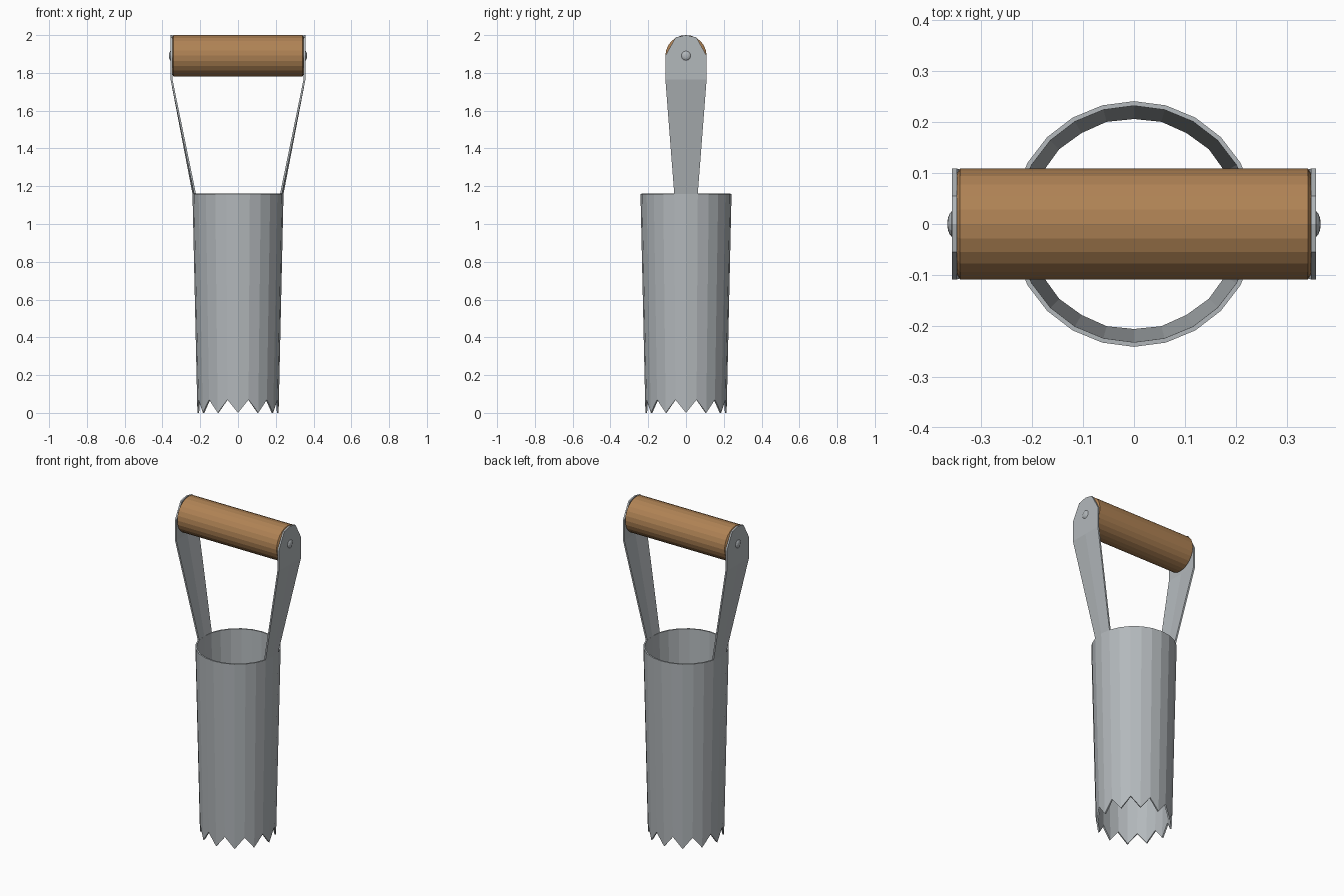
import bpy, bmesh, math
from mathutils import Matrix, Vector

if "Cube" in bpy.data.objects:
    bpy.data.objects.remove(bpy.data.objects["Cube"])


def material(name, rgb):
    m = bpy.data.materials.new(name)
    m.diffuse_color = (*rgb, 1)
    m.use_nodes = True
    m.node_tree.nodes["Principled BSDF"].inputs["Base Color"].default_value = m.diffuse_color
    return m


STEEL = material("steel", (0.45, 0.48, 0.50))
WOOD = material("wood", (0.43, 0.225, 0.09))


def finish(name, bm, mat):
    bmesh.ops.recalc_face_normals(bm, faces=bm.faces)
    me = bpy.data.meshes.new(name)
    bm.to_mesh(me)
    bm.free()
    me.materials.append(mat)
    ob = bpy.data.objects.new(name, me)
    bpy.context.collection.objects.link(ob)
    return ob


def thicken(ob, amount):
    s = ob.modifiers.new("thickness", 'SOLIDIFY')
    s.thickness = amount
    s.offset = -1


def revolve_x(name, profile, mat, n):
    """Closed solid of revolution about x through the grip axis; profile = (x, radius)."""
    bm = bmesh.new()
    rings = [[bm.verts.new((x, r * math.cos(math.tau * i / n),
                            GRIP_Z + r * math.sin(math.tau * i / n)))
              for i in range(n)] for x, r in profile]
    for a, b in zip(rings, rings[1:]):
        for i in range(n):
            j = (i + 1) % n
            bm.faces.new((a[i], a[j], b[j], b[i]))
    bm.faces.new(rings[0])
    bm.faces.new(rings[-1])
    return finish(name, bm, mat)


SIDES, TOP_Z, TOP_R, TIP_R, TOOTH = 24, 1.16, 0.241, 0.215, 0.07
GRIP_Z, GRIP_R = 1.891, 0.109


def ring_point(i, z):
    r = TIP_R + (TOP_R - TIP_R) * z / TOP_Z
    a = math.tau * i / SIDES
    return (r * math.cos(a), r * math.sin(a), z)


# Tapered tube with a saw-toothed lower rim
bm = bmesh.new()
low = [bm.verts.new(ring_point(i, TOOTH * (i % 2))) for i in range(SIDES)]
top = [bm.verts.new(ring_point(i, TOP_Z)) for i in range(SIDES)]
for i in range(SIDES):
    j = (i + 1) % SIDES
    bm.faces.new((low[i], low[j], top[j], top[i]))
thicken(finish("toothed_tube", bm, STEEL), 0.009)

# Wooden grip with bevelled ends
revolve_x("grip", [(-0.347, 0.1), (-0.341, GRIP_R), (0.341, GRIP_R), (0.347, 0.1)],
          WOOD, 24)

for side, label in ((1, "right"), (-1, "left")):
    # Strap rising from the tube rim, bent upright beside the grip
    bm = bmesh.new()
    rows = [[Vector(ring_point(i, TOP_Z)) for i in (-1, 0, 1)]]
    for x, z, half, crown in ((0.357, 1.765, GRIP_R, 0), (0.357, GRIP_Z, GRIP_R, 0),
                              (0.357, 1.988, 0.055, 0.012)):
        rows.append([Vector((x, -half, z)), Vector((x, 0, z + crown)),
                     Vector((x, half, z))])
    grid = [[bm.verts.new((p.x * side, p.y, p.z)) for p in row] for row in rows]
    for a, b in zip(grid, grid[1:]):
        for k in range(2):
            bm.faces.new((a[k], a[k + 1], b[k + 1], b[k]))
    strap = finish(label + "_strap", bm, STEEL)
    # Thickness always grows inwards
    if strap.data.polygons[2].normal.x * side < 0:
        strap.data.flip_normals()
    thicken(strap, 0.01)

    # Domed rivet through the strap
    dome = [(0.350, 0.025), (0.358, 0.025), (0.362, 0.02), (0.365, 0.012), (0.366, 0.004)]
    rivet = revolve_x(label + "_rivet", [(x * side, r) for x, r in dome], STEEL, 12)
